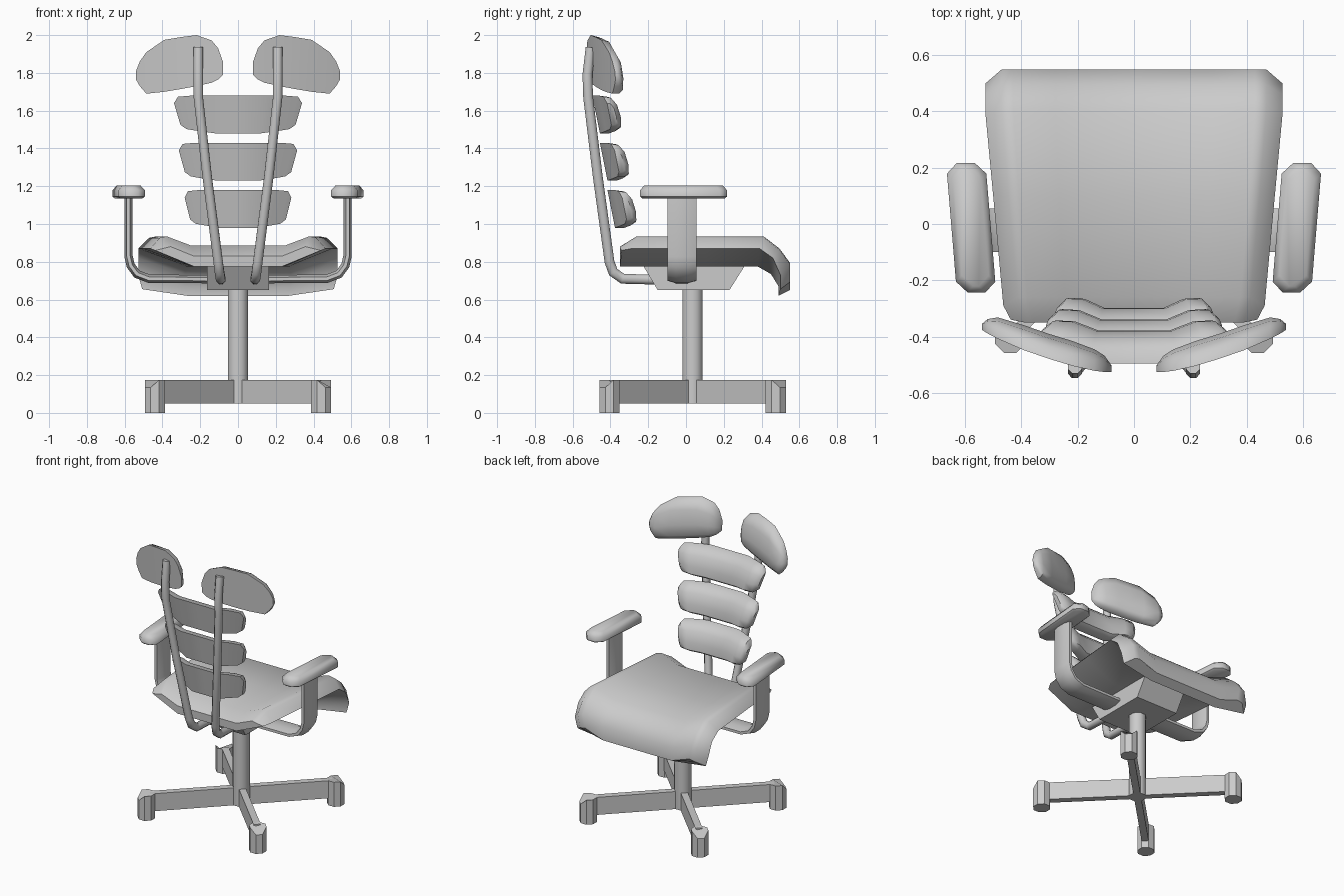
import bpy, bmesh, math
from mathutils import Vector

if "Cube" in bpy.data.objects:
    bpy.data.objects.remove(bpy.data.objects["Cube"])

CY = 0.035  # y of the column axis


def loft(name, rings, smooth=50):
    """Skin a list of equal-length point rings and cap both ends."""
    bm = bmesh.new()
    vr = [[bm.verts.new(p) for p in r] for r in rings]
    n = len(vr[0])
    for a, b in zip(vr, vr[1:]):
        for i in range(n):
            j = (i + 1) % n
            bm.faces.new((a[i], a[j], b[j], b[i]))
    bm.faces.new(vr[0])
    bm.faces.new(vr[-1])
    bmesh.ops.recalc_face_normals(bm, faces=bm.faces)
    me = bpy.data.meshes.new(name)
    bm.to_mesh(me)
    bm.free()
    ob = bpy.data.objects.new(name, me)
    bpy.context.collection.objects.link(ob)
    if smooth:
        bpy.ops.object.select_all(action='DESELECT')
        bpy.context.view_layer.objects.active = ob
        ob.select_set(True)
        bpy.ops.object.shade_smooth_by_angle(angle=math.radians(smooth))
    return ob


def sweep(name, path, side, r_side, r_norm):
    """Eight-sided elliptical tube along a mitred path."""
    pts = [Vector(p) for p in path]
    side = Vector(side)
    rings = []
    for i, p in enumerate(pts):
        a = (p - pts[max(i - 1, 0)]).normalized()
        b = (pts[min(i + 1, len(pts) - 1)] - p).normalized()
        t = (a + b).normalized()
        k = 1 / max(0.5, max(t.dot(a), t.dot(b)))
        nrm = t.cross(side).normalized()
        rings.append([p + side * (r_side * math.cos(q)) + nrm * (k * r_norm * math.sin(q))
                      for q in [math.pi * (j + 0.5) / 4 for j in range(8)]])
    return loft(name, rings)


def ngon(r, z, n=8):
    return [(r * math.cos(2 * math.pi * (i + .5) / n),
             CY + r * math.sin(2 * math.pi * (i + .5) / n), z) for i in range(n)]


# Cushion cross-section: flat back, rounded front (depth fraction, height fraction)
SECTION = [(0, 0), (.55, 0), (.9, .1), (1, .38), (.9, .75), (.55, .96), (0, 1)]


def cushion(name, stations, zmid, tilt, taper=0, zh=1):
    """Loft cushion sections along x; station = x, back y, bottom z, top z, depth."""
    rings = []
    for x, y, z0, z1, t in stations:
        ring = []
        for d, f in SECTION:
            z = z0 + (z1 - z0) * f
            ring.append((x * (1 + taper * (z - zmid) / zh), y + d * t - tilt * (z - zmid), z))
        rings.append(ring)
    return loft(name, rings)


# Cross base: two diagonal bars and four feet
for k, ang in enumerate((45, 135)):
    d = Vector((math.cos(math.radians(ang)), math.sin(math.radians(ang)), 0))
    s = Vector((-d.y, d.x, 0)) * 0.023
    c = Vector((0, CY, 0))
    rings = [[c + d * e + s * w + Vector((0, 0, z))
              for w, z in ((-1, .05), (1, .05), (1, .175), (-1, .175))] for e in (-.6, .6)]
    loft(f"base_bar_{k + 1}", rings, 0)
    for e in (-1, 1):
        foot = c + d * (e * 0.622)
        low, high = [], []
        for i in range(8):
            q = math.pi * (i + .5) / 4
            off = Vector((math.cos(q), math.sin(q), 0)) * 0.058
            outer = off.dot(d * e) > 0.03
            low.append(foot + off)
            high.append(foot + off + Vector((0, 0, .135 if outer else .175)))
        loft(f"foot_{2 * k + (e + 3) // 2}", [low, high], 0)

# Column and under-seat housing
loft("column", [ngon(.058, .05), ngon(.058, .67)])
loft("seat_housing", [[(x, y, z) for y, z in ((-.15, .65), (.23, .65), (.315, .785), (-.23, .785))]
                      for x in (-.165, .165)], 0)

# Seat: top y/z, bottom y/z, width factor, rim lift
seat = [(-.35, .83, -.35, .775, .83, .085), (-.26, .885, -.3, .775, .88, .095),
        (.1, .885, .1, .775, .95, .095), (.41, .885, .38, .775, 1, .095),
        (.495, .82, .45, .735, 1, .085), (.55, .745, .49, .67, 1, .06),
        (.55, .65, .49, .62, .96, .035)]
rings = []
for yt, zt, yb, zb, w, lift in seat:
    top = [(x * w, yt, zt + dz) for x, dz in
           ((-.47, .042), (-.43, .05), (-.28, 0), (0, 0), (.28, 0), (.43, .05), (.47, .042))]
    rings.append([(-.528 * w, yb + .01, zb + lift)] + top + [(.528 * w, yb + .01, zb + lift)]
                 + [(x * w, yb, zb) for x in (.28, 0, -.28)])
loft("seat", rings)

# Three back slats, each curved around the sitter
profile = [(0, 0, 0, 0, .09), (.42, 0, 0, 0, .09), (.7, .035, .012, 0, .09),
           (.91, .058, .022, .006, .07), (1, .07, .045, .04, .035)]
full = [(-a, *r) for a, *r in reversed(profile[1:])] + profile
for i, (z0, half, y) in enumerate(((.98, .275, -.402), (1.23, .305, -.442), (1.48, .33, -.482))):
    cushion(f"back_slat_{i + 1}",
            [(a * half, y + dy, z0 + b, z0 + .2 - t, dep) for a, dy, b, t, dep in full],
            z0 + .13, .2, .09, .1)

# Paired parts: wing headrests, back posts, arms
wing = [(.08, 1.79, 1.86, .02), (.105, 1.765, 1.93, .05), (.14, 1.748, 1.972, .065),
        (.22, 1.73, 2.0, .075), (.3, 1.715, 1.99, .075), (.39, 1.70, 1.975, .075),
        (.485, 1.69, 1.91, .065), (.52, 1.73, 1.86, .045), (.54, 1.765, 1.81, .02)]
for s, tag in ((-1, "left"), (1, "right")):
    cushion(f"headrest_{tag}",
            [(s * x, -.525 + .2 * (x - .08) + .25 * (x - .08) ** 2, a, b, t) for x, a, b, t in wing],
            1.85, .08)
    sweep(f"back_post_{tag}",
          [(s * x, y, z) for x, y, z in
           ((.21, -.505, 1.935), (.21, -.522, 1.79), (.21, -.518, 1.67), (.163, -.467, 1.25),
            (.105, -.405, .8), (.098, -.385, .745), (.092, -.335, .71), (.09, -.15, .705))],
          (1, 0, 0), .027, .028)
    sweep(f"arm_support_{tag}",
          [(s * x, -.022, z) for x, z in
           ((.58, 1.15), (.58, .83), (.568, .78), (.535, .735), (.47, .71), (.1, .708))],
          (0, 1, 0), .083, .024)
    rings = []
    for z, inset in ((1.135, .012), (1.145, 0), (1.178, 0), (1.205, .022)):
        w, l, c = .07 - inset, .23 - inset, .038
        outline = [(w, l - c), (w - c, l), (c - w, l), (-w, l - c),
                   (-w, c - l), (c - w, -l), (w - c, -l), (w, c - l)]
        rings.append([(s * (.579 + x + .083 * y), y - .013, z) for x, y in outline])
    loft(f"arm_pad_{tag}", rings)
